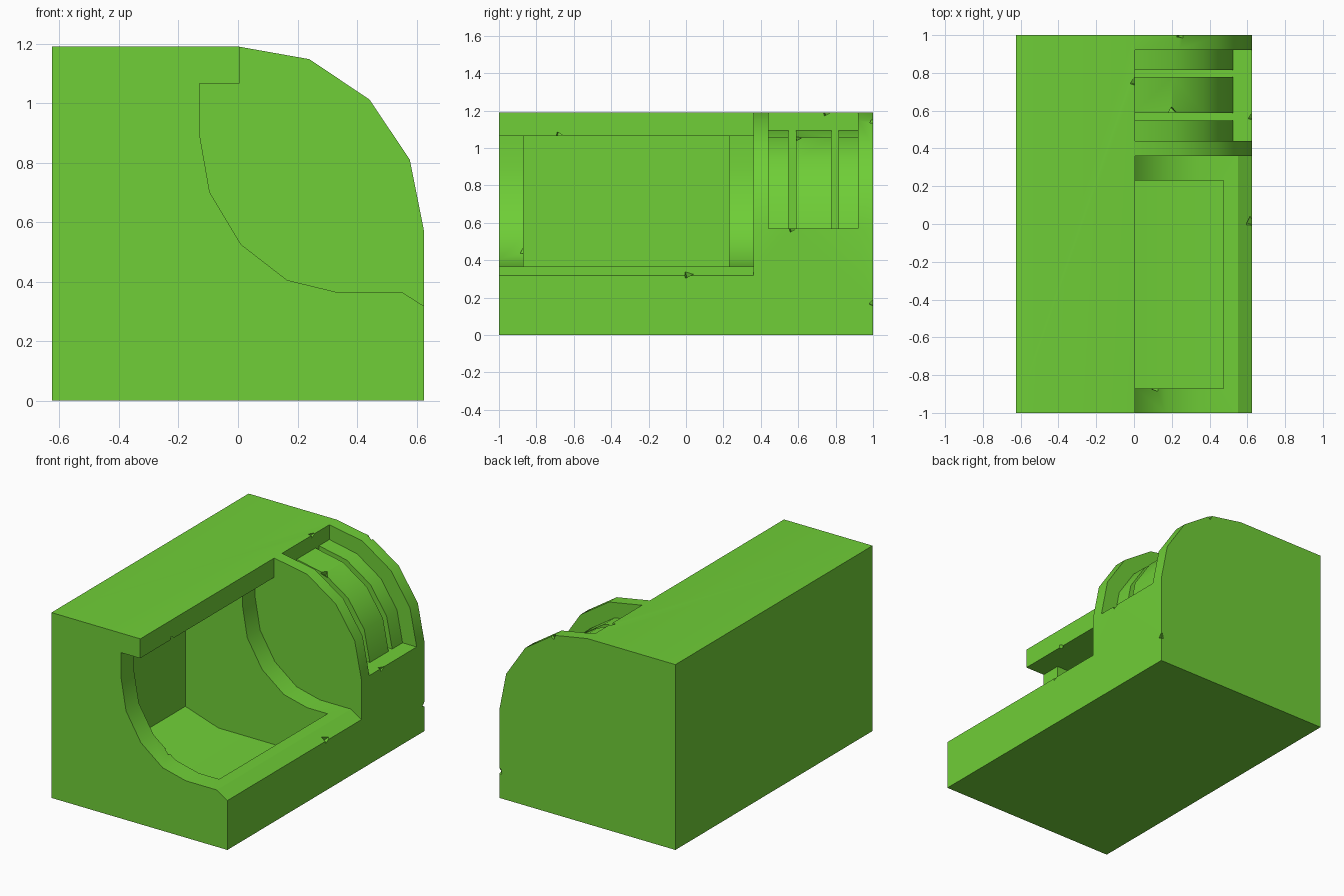
import bpy, bmesh, math
from mathutils import Vector

cube = bpy.data.objects.get("Cube")
if cube:
    bpy.data.objects.remove(cube, do_unlink=True)

green = bpy.data.materials.new("bright green")
green.use_nodes = True
COLOUR = (0.16, 0.62, 0.038, 1)
green.diffuse_color = COLOUR
green.node_tree.nodes["Principled BSDF"].inputs["Base Color"].default_value = COLOUR


def finish(name, bm):
    bmesh.ops.recalc_face_normals(bm, faces=bm.faces)
    mesh = bpy.data.meshes.new(name)
    bm.to_mesh(mesh)
    bm.free()
    obj = bpy.data.objects.new(name, mesh)
    mesh.materials.append(green)
    bpy.context.collection.objects.link(obj)
    return obj


def prism(name, profile, y0, y1):
    """Extrude an x-z outline along y."""
    bm = bmesh.new()
    face = bm.faces.new([bm.verts.new((x, y0, z)) for x, z in profile])
    ext = bmesh.ops.extrude_face_region(bm, geom=[face])["geom"]
    moved = [v for v in ext if isinstance(v, bmesh.types.BMVert)]
    bmesh.ops.translate(bm, verts=moved, vec=(0, y1 - y0, 0))
    return finish(name, bm)


def arc(radius, steps=4):
    """Quarter arc around the barrel axis, from the side up to the top."""
    angles = [math.pi / 2 * i / steps for i in range(steps + 1)]
    return [(radius * math.cos(a), AXIS_Z + radius * math.sin(a)) for a in angles]


def select_only(obj):
    bpy.ops.object.select_all(action="DESELECT")
    obj.select_set(True)
    bpy.context.view_layer.objects.active = obj


def boolean(obj, tool, operation="DIFFERENCE"):
    mod = obj.modifiers.new("cut", "BOOLEAN")
    mod.operation = operation
    mod.solver = "EXACT"
    mod.object = tool
    select_only(obj)
    bpy.ops.object.modifier_apply(modifier=mod.name)
    bpy.data.objects.remove(tool, do_unlink=True)


HALF, TOP, AXIS_Z = 0.625, 1.19, 0.57

# Solid block with one rounded upper edge
body = prism("body", [(-HALF, 0), (HALF, 0)] + arc(HALF)[:-1] + [(0, TOP), (-HALF, TOP)], -1, 1)

# Open bay with a curved rim and an overhanging lip
bay = [(0.005, 1.4), (0.005, 1.065), (-0.13, 1.065), (-0.13, 0.9), (-0.095, 0.7),
       (0.01, 0.525), (0.165, 0.405), (0.33, 0.365), (0.55, 0.365), (0.7, 0.27), (0.7, 1.4)]
boolean(body, prism("bay_cutter", bay, -1.1, 0.36))

# Deeper pocket between the two rims
pocket = [(-0.535, 1.065), (-0.535, 0.142), (-0.3, 0.066), (0.475, 0.066),
          (0.475, 0.5), (0.0, 1.065)]
boolean(body, prism("pocket_cutter", pocket, -0.87, 0.23))

# Recess in the rounded end
recess = [(0.005, AXIS_Z), (0.8, AXIS_Z), (0.8, 1.4), (0.005, 1.4)]
boolean(body, prism("recess_cutter", recess, 0.44, 0.92))

# Small chips along the edges: position and outward direction
chips = [((0.005, -0.68, 1.065), (1, 0, -1)), ((0.11, -0.87, 0.44), (0.6, 1, 0.8)),
         ((0.61, 0.01, 0.32), (1, 0, 1)), ((HALF, 0.565, AXIS_Z), (1, 0, 1)),
         ((0.0, 0.75, TOP), (1, 0, 1)), ((0.245, 1, 1.14), (0.4, 1, 0.9)),
         ((HALF, 1, 0.17), (1, 1, 0))]


def cut_chip(obj, place, outward):
    bm = bmesh.new()
    bmesh.ops.create_cone(bm, cap_ends=True, segments=3, radius1=0.0, radius2=0.07, depth=0.09)
    out = Vector(outward).normalized()
    turn = Vector((0, 0, 1)).rotation_difference(out).to_matrix()
    bmesh.ops.rotate(bm, verts=bm.verts, matrix=turn)
    bmesh.ops.translate(bm, verts=bm.verts, vec=Vector(place) + out * 0.01)
    boolean(obj, finish("chip_cutter", bm))


for place, outward in chips:
    cut_chip(body, place, outward)

# Three quarter-round drums standing in the recess
drums = []
for i, (y0, y1) in enumerate([(0.44, 0.548), (0.588, 0.778), (0.815, 0.92)]):
    drums.append(prism(f"drum_{i + 1}", [(0, AXIS_Z)] + arc(0.525), y0, y1))
cut_chip(drums[1], (0.2, 0.6, 1.05), (0.4, -0.8, 0.9))

for obj in [body] + drums:
    select_only(obj)
    bpy.ops.object.shade_smooth_by_angle(angle=math.radians(30))
